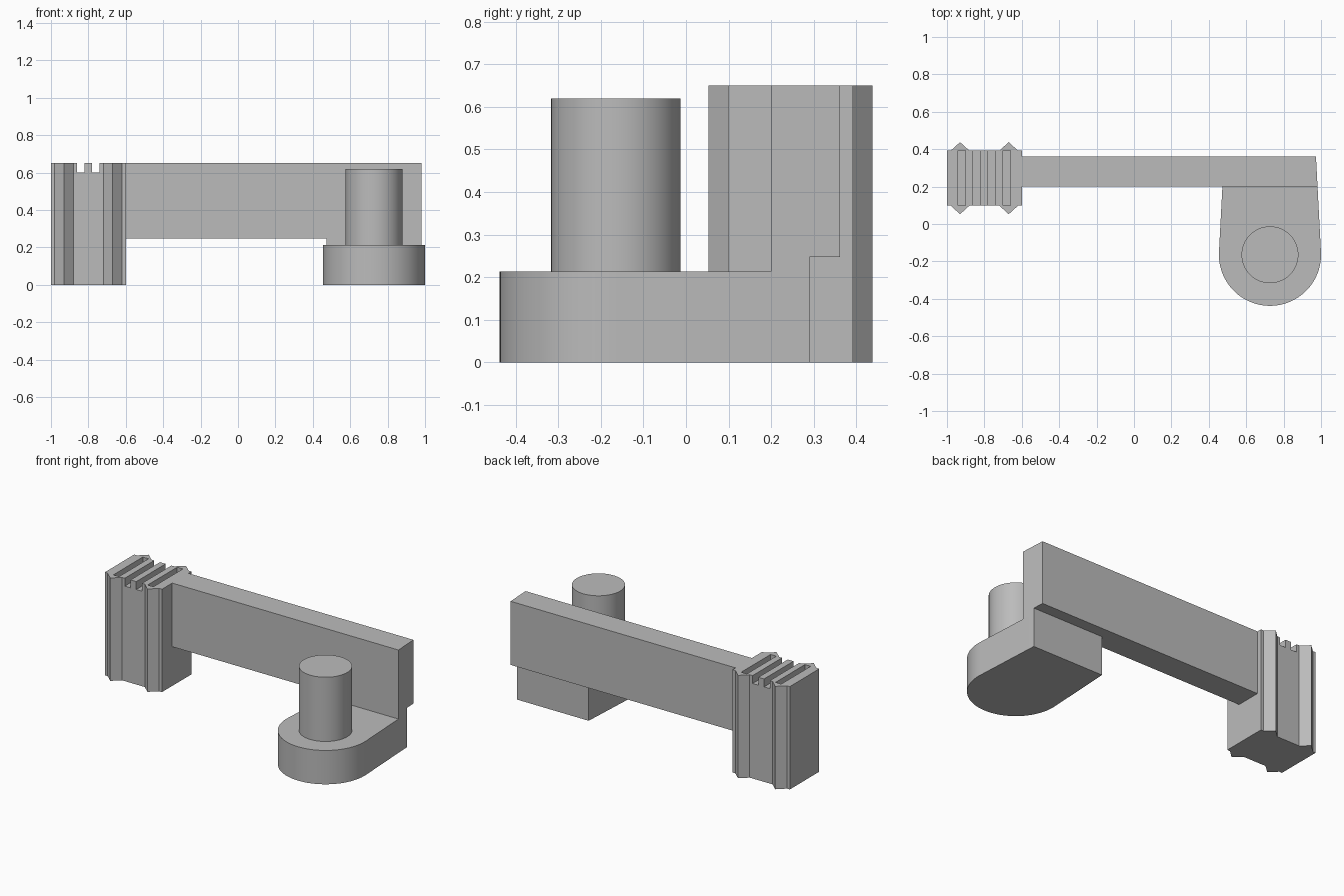
import bpy, bmesh, math

default = bpy.data.objects.get("Cube")
if default:
    bpy.data.objects.remove(default)

grey = bpy.data.materials.new("plain grey")
grey.use_nodes = True
COLOUR = (0.5, 0.5, 0.5, 1)
grey.diffuse_color = COLOUR
grey.node_tree.nodes["Principled BSDF"].inputs["Base Color"].default_value = COLOUR


def prism(name, outline, z0, z1, smooth=False):
    """Extrude an xy outline from z0 up to z1."""
    bm = bmesh.new()
    base = bm.faces.new([bm.verts.new((x, y, z0)) for x, y in outline])
    top = bmesh.ops.extrude_face_region(bm, geom=[base])["geom"]
    verts = [v for v in top if isinstance(v, bmesh.types.BMVert)]
    bmesh.ops.translate(bm, vec=(0, 0, z1 - z0), verts=verts)
    bmesh.ops.recalc_face_normals(bm, faces=bm.faces)
    mesh = bpy.data.meshes.new(name)
    bm.to_mesh(mesh)
    bm.free()
    mesh.materials.append(grey)
    obj = bpy.data.objects.new(name, mesh)
    bpy.context.collection.objects.link(obj)
    if smooth:
        bpy.ops.object.select_all(action="DESELECT")
        obj.select_set(True)
        bpy.context.view_layer.objects.active = obj
        bpy.ops.object.shade_smooth_by_angle(angle=math.radians(30))
    return obj


def rect(x0, x1, y0, y1):
    return [(x0, y0), (x1, y0), (x1, y1), (x0, y1)]


def arc(cx, cy, r, start, end, steps):
    angles = [math.radians(start + (end - start) * i / steps) for i in range(steps + 1)]
    return [(cx + r * math.cos(a), cy + r * math.sin(a)) for a in angles]


TOP, ARM_Z, FOOT_Z, POST_Z = 0.65, 0.248, 0.214, 0.62
MID = 0.245                  # depth centre of the grip block
HALF, RIDGE = 0.147, 0.0455  # half depth of the block, ridge height
BLOCK_X = -0.8
CX, CY, R = 0.727, -0.1645, 0.273
TAPER = 3
ARM_FRONT, ARM_BACK, FOOT_BACK = 0.2, 0.362, 0.29

# Grip block with a pair of pointed ridges on front and back
front = [(-0.2, -HALF)]
for x in (-0.13, 0.13):
    front += [(x - 0.05, -HALF), (x, -HALF - RIDGE), (x + 0.05, -HALF)]
front.append((0.2, -HALF))
outline = front + [(-x, -y) for x, y in front]
block = prism("grip_block", [(BLOCK_X + x, MID + y) for x, y in outline], 0, TOP)

# Four slots in the top: the outer two closed by the ridges, the inner two open
for i, x in enumerate((-0.12, -0.04, 0.04, 0.12)):
    reach = HALF if abs(x) > 0.1 else HALF + 0.03
    cutter = prism(f"slot_cutter_{i + 1}",
                   rect(BLOCK_X + x - 0.02, BLOCK_X + x + 0.02, MID - reach, MID + reach),
                   TOP - 0.05, TOP + 0.05)
    cutter.hide_render = True
    cutter.hide_set(True)
    cutter.display_type = "WIRE"
    cut = block.modifiers.new(f"slot_{i + 1}", "BOOLEAN")
    cut.operation = "DIFFERENCE"
    cut.solver = "EXACT"
    cut.object = cutter

# Bake the slots and drop the cutters
bpy.context.view_layer.update()
evaluated = block.evaluated_get(bpy.context.evaluated_depsgraph_get())
cut_mesh = bpy.data.meshes.new_from_object(evaluated)
cutters = [m.object for m in block.modifiers]
block.modifiers.clear()
block.data = cut_mesh
for cutter in cutters:
    bpy.data.objects.remove(cutter)


def side(y, sign):
    """Point on the tapered flank of the foot at depth y."""
    t = math.radians(TAPER)
    x = R * math.cos(t) - (y - CY - R * math.sin(t)) * math.tan(t)
    return (CX + sign * x, y)


# Long arm, its free end following the taper of the foot
prism("arm", [(-0.6, ARM_FRONT), side(ARM_FRONT, 1), side(ARM_BACK, 1), (-0.6, ARM_BACK)],
      ARM_Z, TOP)

# Rounded foot, with a raised seat carrying the arm
round_end = arc(CX, CY, R, 180 - TAPER, 360 + TAPER, 48)
prism("foot", round_end + [side(FOOT_BACK, 1), side(FOOT_BACK, -1)], 0, FOOT_Z, True)
prism("arm_seat", [side(ARM_FRONT, -1), side(ARM_FRONT, 1),
                   side(FOOT_BACK, 1), side(FOOT_BACK, -1)], FOOT_Z, ARM_Z)

# Round post standing on the foot
prism("post", arc(CX, CY, 0.152, 0, 360, 64)[:-1], FOOT_Z, POST_Z, True)
